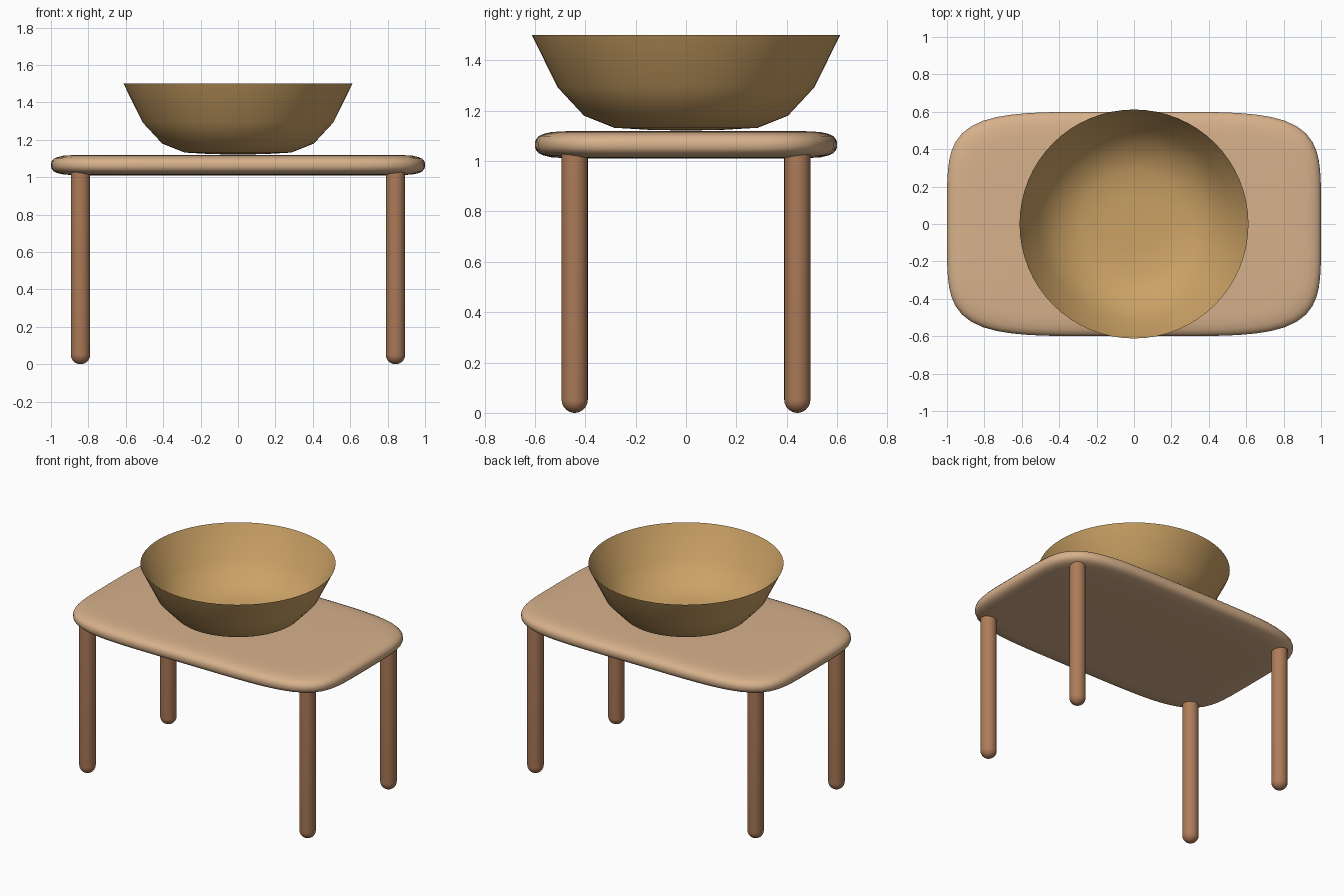
import bpy, bmesh, math

if "Cube" in bpy.data.objects:
    bpy.data.objects.remove(bpy.data.objects["Cube"])


def material(name, color):
    m = bpy.data.materials.new(name)
    m.diffuse_color = (*color, 1)
    m.use_nodes = True
    m.node_tree.nodes["Principled BSDF"].inputs["Base Color"].default_value = m.diffuse_color
    return m


def loft(name, rings, mat, loc=(0, 0, 0), cap_start=True, cap_end=True, angle=60):
    """Skin a stack of closed rings, capping the ends on request."""
    bm = bmesh.new()
    loops = [[bm.verts.new(p) for p in ring] for ring in rings]
    n = len(loops[0])
    for a, b in zip(loops, loops[1:]):
        for i in range(n):
            j = (i + 1) % n
            bm.faces.new((a[i], a[j], b[j], b[i]))
    if cap_start:
        bm.faces.new(loops[0][::-1])
    if cap_end:
        bm.faces.new(loops[-1])
    mesh = bpy.data.meshes.new(name)
    bm.to_mesh(mesh)
    bm.free()
    mesh.materials.append(mat)
    ob = bpy.data.objects.new(name, mesh)
    ob.location = loc
    bpy.context.collection.objects.link(ob)
    bpy.ops.object.select_all(action='DESELECT')
    bpy.context.view_layer.objects.active = ob
    ob.select_set(True)
    bpy.ops.object.shade_smooth_by_angle(angle=math.radians(angle))
    return ob


def ring(rx, ry, z, n=48, power=2):
    """Superellipse ring; power 2 is a plain ellipse."""
    pts = []
    for i in range(n):
        t = 2 * math.pi * i / n
        c, s = math.cos(t), math.sin(t)
        k = (abs(c) ** power + abs(s) ** power) ** (-1 / power)
        pts.append((rx * c * k, ry * s * k, z))
    return pts


top_mat = material("light wood", (0.68, 0.44, 0.26))
leg_mat = material("dark wood", (0.42, 0.20, 0.10))
bowl_mat = material("bowl wood", (0.60, 0.36, 0.13))

# Table top: soft rectangle with a rounded edge
edge = [(0.2, 0.055), (0.11, 0.053), (0.065, 0.05), (0.035, 0.043),
        (0.015, 0.034), (0.004, 0.021), (0, 0.008)]
profile = [(d, -h) for d, h in edge] + [(d, h) for d, h in reversed(edge)]
loft("table_top", [ring(1 - d, 0.6 - d, 1.065 + h, 96, 5) for d, h in profile], top_mat)

# Four round-ended legs
R = 0.052
foot = [(R * math.sin(a), R - R * math.cos(a))
        for a in (math.radians(d) for d in (5, 22, 40, 58, 75, 90))]
for side, x in (("left", -0.842), ("right", 0.842)):
    for end, y in (("front", -0.442), ("back", 0.442)):
        loft(f"{end}_{side}_leg", [ring(r, r, z, 32) for r, z in foot + [(R, 1.06)]],
             leg_mat, (x, y, 0))

# Bowl: thin open shell, surface facing inward
bowl = [(0.612, 1.5), (0.51, 1.293), (0.405, 1.18), (0.285, 1.132), (0.15, 1.124), (0.002, 1.121)]
loft("bowl", [ring(r, r, z, 64) for r, z in bowl], bowl_mat, cap_start=False)
